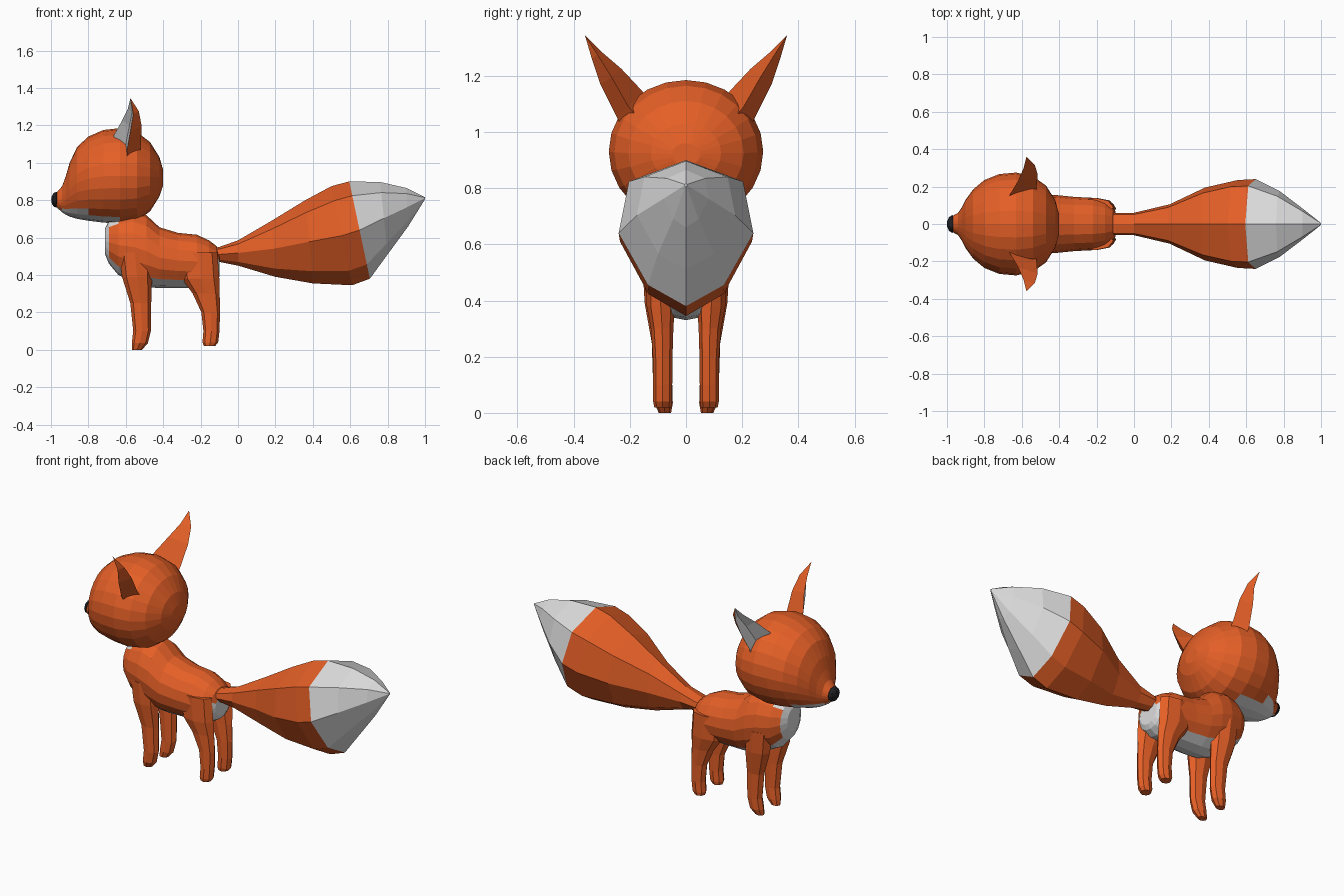
import bpy
import bmesh
from math import cos, sin, tau
from mathutils import Vector

if "Cube" in bpy.data.objects:
    bpy.data.objects.remove(bpy.data.objects["Cube"], do_unlink=True)


def make_material(name, color):
    mat = bpy.data.materials.new(name)
    mat.use_nodes = True
    mat.diffuse_color = color
    bsdf = next(n for n in mat.node_tree.nodes if n.type == "BSDF_PRINCIPLED")
    bsdf.inputs["Base Color"].default_value = color
    bsdf.inputs["Roughness"].default_value = 0.8
    return mat


ORANGE = make_material("orange fur", (0.78, 0.115, 0.02, 1))
WHITE = make_material("white fur", (0.72, 0.72, 0.72, 1))
BLACK = make_material("black nose", (0.015, 0.015, 0.018, 1))


def finish(name, bm, mats, is_second=None):
    """Fix normals, colour faces by rule and link the object."""
    bmesh.ops.recalc_face_normals(bm, faces=bm.faces)
    for face in bm.faces:
        if is_second and is_second(face.calc_center_median(), face.normal):
            face.material_index = 1
    mesh = bpy.data.meshes.new(name)
    bm.to_mesh(mesh)
    bm.free()
    for mat in mats:
        mesh.materials.append(mat)
    obj = bpy.data.objects.new(name, mesh)
    bpy.context.collection.objects.link(obj)
    return obj


def loft(name, rings, sides, mats, is_second=None, skew=0):
    """Skin elliptical rings given as (centre, half axis u, half axis v)."""
    bm = bmesh.new()
    loops = []
    for centre, u, v in rings:
        loop = []
        for i in range(sides):
            a = tau * i / sides
            widen = 1 + skew * sin(a) * (1 - sin(a) ** 2) * 2
            loop.append(bm.verts.new(centre + u * cos(a) * widen + v * sin(a)))
        loops.append(loop)
    for a, b in zip(loops, loops[1:]):
        for i in range(sides):
            j = (i + 1) % sides
            bm.faces.new((a[i], a[j], b[j], b[i]))
    bm.faces.new(loops[0])
    bm.faces.new(loops[-1])
    return finish(name, bm, mats, is_second)


def slices(profile):
    """Rings from top x, top z, bottom x, bottom z, half width."""
    out = []
    for xt, zt, xb, zb, half in profile:
        top, bottom = Vector((xt, 0, zt)), Vector((xb, 0, zb))
        out.append(((top + bottom) / 2, Vector((0, half, 0)), (top - bottom) / 2))
    return out


def upright(profile):
    return slices([(x, zt, x, zb, half) for x, zt, zb, half in profile])


# Head with tapered muzzle and white chin
head = [
    (-0.975, 0.835, 0.765, 0.04), (-0.94, 0.875, 0.735, 0.06),
    (-0.92, 0.93, 0.722, 0.09), (-0.90, 1.0, 0.712, 0.13),
    (-0.86, 1.085, 0.70, 0.185), (-0.80, 1.14, 0.69, 0.235),
    (-0.72, 1.175, 0.68, 0.267), (-0.63, 1.185, 0.675, 0.275),
    (-0.54, 1.165, 0.69, 0.255), (-0.47, 1.11, 0.74, 0.205),
    (-0.42, 1.03, 0.82, 0.125), (-0.40, 0.96, 0.88, 0.05),
]
loft("head", upright(head), 24, [ORANGE, WHITE],
     lambda c, n: c.x < -0.63 and n.z < -0.45 and c.z < 0.76 and abs(c.y) < 0.15)

# Nose
bm = bmesh.new()
bmesh.ops.create_uvsphere(bm, u_segments=10, v_segments=6, radius=1)
for v in bm.verts:
    v.co = Vector((-0.972 + v.co.x * 0.028, v.co.y * 0.047, 0.802 + v.co.z * 0.042))
finish("nose", bm, [BLACK])

# Ears: folded shell with a white hollow facing out and forward
ear_levels = [
    # front edge, back ridge, outer edge, hollow
    [(-0.66, 0.13, 1.10), (-0.52, 0.17, 1.05), (-0.59, 0.23, 1.02), (-0.60, 0.17, 1.05)],
    [(-0.665, 0.155, 1.145), (-0.52, 0.205, 1.09), (-0.595, 0.25, 1.06), (-0.60, 0.20, 1.10)],
    [(-0.62, 0.23, 1.225), (-0.515, 0.265, 1.195), (-0.575, 0.305, 1.17), (-0.58, 0.26, 1.20)],
    [(-0.59, 0.30, 1.285), (-0.53, 0.315, 1.275), (-0.56, 0.335, 1.26), (-0.565, 0.315, 1.275)],
]
for side, label in ((1, "left_ear"), (-1, "right_ear")):
    bm = bmesh.new()
    levels = [[bm.verts.new((x, y * side, z)) for x, y, z in lv] for lv in ear_levels]
    tip = bm.verts.new((-0.575, 0.36 * side, 1.345))
    hollow = []
    for i in range(4):
        j = (i + 1) % 4
        strip = [bm.faces.new((a[i], a[j], b[j], b[i])) for a, b in zip(levels, levels[1:])]
        strip.append(bm.faces.new((levels[-1][i], levels[-1][j], tip)))
        if i >= 2:
            hollow += strip
    bm.faces.new(levels[0])
    for face in hollow:
        face.material_index = 1
    finish(label, bm, [ORANGE, WHITE])

# Body with white chest, belly and rump
body = [
    (-0.71, 0.65, 0.51, 0.06), (-0.69, 0.69, 0.46, 0.10),
    (-0.64, 0.72, 0.40, 0.135), (-0.56, 0.74, 0.36, 0.155),
    (-0.49, 0.72, 0.335, 0.16), (-0.42, 0.655, 0.33, 0.155),
    (-0.32, 0.625, 0.33, 0.145), (-0.22, 0.615, 0.33, 0.14),
    (-0.155, 0.585, 0.34, 0.125), (-0.115, 0.555, 0.365, 0.10),
    (-0.10, 0.52, 0.39, 0.07),
]


def pale_fur(c, n):
    chest = c.x < -0.6 and n.x < -0.45 and abs(c.y) < 0.085
    belly = n.z < -0.6 and -0.6 < c.x < -0.12
    rump = c.x > -0.13 and c.z < 0.5 and n.x > 0.4
    return chest or belly or rump


loft("body", upright(body), 16, [ORANGE, WHITE], pale_fur)

# Legs: z, centre x, centre y, half length, half width
front_leg = [
    (0.52, -0.55, 0.095, 0.085, 0.06), (0.39, -0.54, 0.095, 0.08, 0.052),
    (0.25, -0.52, 0.085, 0.056, 0.037), (0.10, -0.513, 0.083, 0.047, 0.034),
    (0.035, -0.525, 0.08, 0.043, 0.033), (0.0, -0.54, 0.075, 0.027, 0.022),
]
hind_leg = [
    (0.52, -0.21, 0.09, 0.10, 0.05), (0.38, -0.20, 0.09, 0.10, 0.05),
    (0.30, -0.17, 0.085, 0.072, 0.04), (0.20, -0.146, 0.083, 0.05, 0.035),
    (0.10, -0.142, 0.083, 0.043, 0.034), (0.04, -0.148, 0.083, 0.042, 0.034),
    (0.02, -0.152, 0.083, 0.03, 0.03),
]
for pair, profile in (("front", front_leg), ("hind", hind_leg)):
    for side, label in ((1, "left"), (-1, "right")):
        rings = [(Vector((x, y * side, z)), Vector((rx, 0, 0)), Vector((0, ry, 0)))
                 for z, x, y, rx, ry in profile]
        loft(f"{pair}_{label}_leg", rings, 8, [ORANGE])

# Tail: bushy, with a white pointed end
tail = [
    (-0.16, 0.54, -0.16, 0.48, 0.045), (-0.10, 0.55, -0.10, 0.47, 0.06),
    (0.0, 0.585, 0.0, 0.45, 0.06), (0.18, 0.69, 0.20, 0.39, 0.105),
    (0.36, 0.80, 0.40, 0.355, 0.195), (0.50, 0.875, 0.61, 0.345, 0.235),
    (0.595, 0.90, 0.705, 0.38, 0.24), (0.76, 0.897, 0.80, 0.51, 0.175),
    (0.90, 0.865, 0.91, 0.66, 0.08), (1.0, 0.815, 1.0, 0.805, 0.005),
]
loft("tail", slices(tail), 8, [ORANGE, WHITE],
     lambda c, n: c.x > 0.595 + (0.9 - c.z) * 0.21, skew=0.28)
